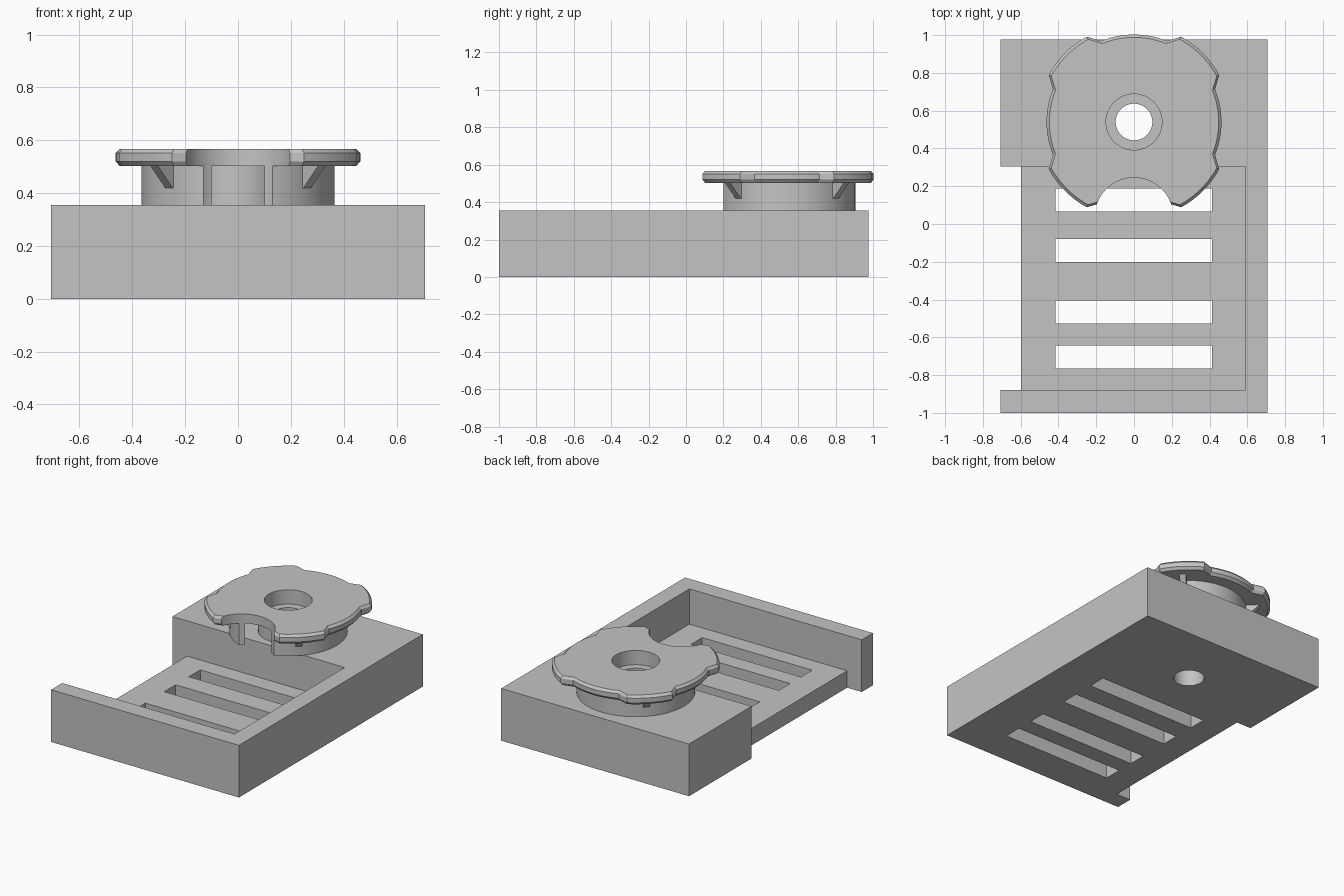
import bpy, bmesh, math
from mathutils import Matrix

if "Cube" in bpy.data.objects:
    bpy.data.objects.remove(bpy.data.objects["Cube"])

CX, CY = 0.0, 0.54      # knob axis
TOP = 0.355             # top of the base

grey = bpy.data.materials.new("plain_grey")
grey.diffuse_color = (0.55, 0.55, 0.55, 1)
grey.use_nodes = True
grey.node_tree.nodes["Principled BSDF"].inputs["Base Color"].default_value = grey.diffuse_color


def finish(name, bm):
    bmesh.ops.recalc_face_normals(bm, faces=bm.faces)
    me = bpy.data.meshes.new(name)
    bm.to_mesh(me)
    bm.free()
    me.materials.append(grey)
    ob = bpy.data.objects.new(name, me)
    bpy.context.collection.objects.link(ob)
    return ob


def box(name, x0, x1, y0, y1, z0, z1):
    bm = bmesh.new()
    m = Matrix.Translation(((x0 + x1) / 2, (y0 + y1) / 2, (z0 + z1) / 2))
    bmesh.ops.create_cube(bm, size=1, matrix=m @ Matrix.Diagonal((x1 - x0, y1 - y0, z1 - z0, 1)))
    return finish(name, bm)


def cylinder(name, x, y, r, z0, z1, n=64):
    bm = bmesh.new()
    bmesh.ops.create_cone(bm, cap_ends=True, segments=n, radius1=r, radius2=r, depth=z1 - z0,
                          matrix=Matrix.Translation((x, y, (z0 + z1) / 2)))
    return finish(name, bm)


def lathe(name, profile, n=96):
    """Closed (radius, z) profile turned around the knob axis."""
    bm = bmesh.new()
    rings = [[bm.verts.new((CX + r * math.cos(2 * math.pi * i / n),
                            CY + r * math.sin(2 * math.pi * i / n), z)) for i in range(n)]
             for r, z in profile]
    for a, b in zip(rings, rings[1:] + rings[:1]):
        for i in range(n):
            j = (i + 1) % n
            bm.faces.new((a[i], a[j], b[j], b[i]))
    return finish(name, bm)


def cut(ob, cutters):
    for c in cutters:
        mod = ob.modifiers.new("cut", 'BOOLEAN')
        mod.operation, mod.solver, mod.object = 'DIFFERENCE', 'EXACT', c
    bpy.context.view_layer.update()
    dg = bpy.context.evaluated_depsgraph_get()
    me = bpy.data.meshes.new_from_object(ob.evaluated_get(dg))
    ob.modifiers.clear()
    ob.data = me
    for c in cutters:
        bpy.data.objects.remove(c)


def smooth(ob):
    bpy.ops.object.select_all(action='DESELECT')
    ob.select_set(True)
    bpy.context.view_layer.objects.active = ob
    bpy.ops.object.shade_smooth_by_angle(angle=math.radians(25))


# Base block with a tray, an open side, four vent slots and a pivot hole
base = box("base", -0.707, 0.707, -1.0, 0.977, 0, TOP)
cutters = [box("tray_cut", -0.9, 0.59, -0.88, 0.305, 0.115, 0.6),
           box("side_cut", -0.9, -0.597, -0.88, 0.305, -0.2, 0.7),
           cylinder("pivot_cut", CX, CY, 0.097, -0.2, 0.6)]
for y in (0.126, -0.14, -0.465, -0.703):
    cutters.append(box("slot_cut", -0.415, 0.413, y - 0.061, y + 0.061, -0.2, 0.2))
cut(base, cutters)
smooth(base)

# Outline of the knob plate: four shallow arcs and four raised lobes
outline = []
for q in range(4):
    for r, a0, a1, n in ((0.463, -22, 22, 16), (0.516, 29, 61, 12)):
        for i in range(n + 1):
            outline.append((r, math.radians(90 * q + a0 + (a1 - a0) * i / n)))

# Knob plate with chamfered rim, finger notch and bore
bm = bmesh.new()
rings = []
for inset, z in ((0.015, 0.503), (0, 0.52), (0, 0.551), (0.015, 0.567)):
    rings.append([bm.verts.new((CX + (r - inset) * math.cos(a), CY + (r - inset) * math.sin(a), z))
                  for r, a in outline])
bm.faces.new(rings[0])
bm.faces.new(rings[-1])
for lo, hi in zip(rings, rings[1:]):
    for i in range(len(lo)):
        j = (i + 1) % len(lo)
        bm.faces.new((lo[i], lo[j], hi[j], hi[i]))
plate = finish("knob_plate", bm)
cut(plate, [cylinder("notch_cut", 0, 0.037, 0.208, 0.3, 0.8, 96),
            cylinder("bore_cut", CX, CY, 0.148, 0.3, 0.8, 96)])
smooth(plate)

# Thin skirt below the plate, opened by the same notch
skirt = lathe("knob_skirt", [(0.365, TOP), (0.365, 0.503), (0.336, 0.503), (0.336, TOP)])
cut(skirt, [cylinder("notch_cut", 0, 0.037, 0.208, 0.3, 0.8, 96)])
smooth(skirt)

# Hub with a stepped bore
smooth(lathe("knob_hub", [(0.185, TOP), (0.185, 0.503), (0.148, 0.503),
                          (0.148, 0.47), (0.097, 0.47), (0.097, TOP)]))

# Triangular gussets under the four lobes
for q in range(4):
    bm = bmesh.new()
    rot = Matrix.Translation((CX, CY, 0)) @ Matrix.Rotation(math.radians(45 + 90 * q), 4, 'Z')
    f = bm.faces.new([bm.verts.new((r, -0.02, z))
                      for r, z in ((0.355, 0.42), (0.37, 0.42), (0.45, 0.504), (0.355, 0.504))])
    ext = bmesh.ops.extrude_face_region(bm, geom=[f])
    bmesh.ops.translate(bm, vec=(0, 0.04, 0),
                        verts=[v for v in ext["geom"] if isinstance(v, bmesh.types.BMVert)])
    bm.transform(rot)
    finish("gusset_%d" % (q + 1), bm)
